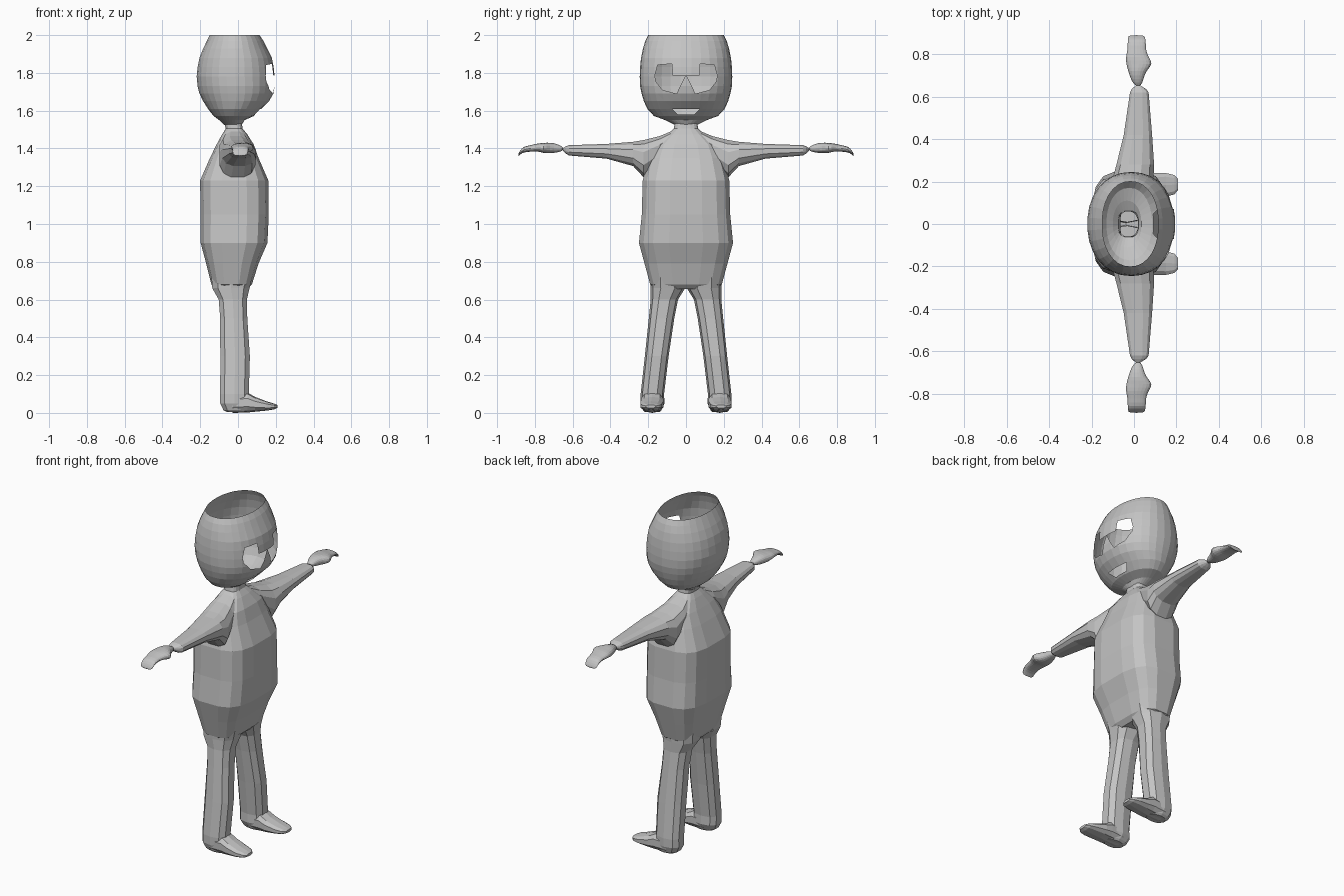
import bpy, bmesh, math
from mathutils import Vector

if "Cube" in bpy.data.objects:
    bpy.data.objects.remove(bpy.data.objects["Cube"])

mat = bpy.data.materials.new("plain grey")
mat.diffuse_color = (0.55, 0.55, 0.55, 1)
mat.use_nodes = True
mat.node_tree.nodes["Principled BSDF"].inputs["Base Color"].default_value = mat.diffuse_color


def ring(axis, pos, a0, a1, b0, b1, n, power):
    """Rounded cross-section; a and b are the two other axes in x, y, z order."""
    pts = []
    for i in range(n):
        t = 2 * math.pi * (i + 0.5) / n
        c, s = math.cos(t), math.sin(t)
        a = (a0 + a1) / 2 + (a1 - a0) / 2 * math.copysign(abs(c) ** (2 / power), c)
        b = (b0 + b1) / 2 + (b1 - b0) / 2 * math.copysign(abs(s) ** (2 / power), s)
        p = [a, b]
        p.insert(axis, pos)
        pts.append(Vector(p))
    return pts


def loft(axis, sections, n=12, power=2.5, cap_start=False, cap_end=False):
    bm = bmesh.new()
    rows = [[bm.verts.new(p) for p in ring(axis, *s, n, power)] for s in sections]
    for r, q in zip(rows, rows[1:]):
        for i in range(n):
            j = (i + 1) % n
            bm.faces.new((r[i], r[j], q[j], q[i]))
    if cap_start:
        bm.faces.new(rows[0])
    if cap_end:
        bm.faces.new(rows[-1])
    bmesh.ops.recalc_face_normals(bm, faces=bm.faces[:])
    return bm


def finish(bm, name, mirror=False, subdiv=0):
    me = bpy.data.meshes.new(name)
    bm.to_mesh(me)
    bm.free()
    me.materials.append(mat)
    ob = bpy.data.objects.new(name, me)
    bpy.context.collection.objects.link(ob)
    if subdiv:
        ob.modifiers.new("subdivide", 'SUBSURF').levels = subdiv
        ob.modifiers["subdivide"].render_levels = subdiv
    if mirror:
        m = ob.modifiers.new("mirror", 'MIRROR')
        m.use_axis = (False, True, False)
    return ob


def cut_hole(bm, poly):
    """Cut a convex (y, z) polygon out of the front (+x) of the shell."""
    cy = sum(p[0] for p in poly) / len(poly)
    cz = sum(p[1] for p in poly) / len(poly)
    planes = []
    for (y0, z0), (y1, z1) in zip(poly, poly[1:] + poly[:1]):
        no = Vector((0, z1 - z0, y0 - y1)).normalized()
        co = Vector((0, y0, z0))
        if no.dot(Vector((0, cy, cz)) - co) > 0:
            no = -no
        planes.append((co, no))
        faces = [f for f in bm.faces if f.calc_center_median().x > 0.0
                 and abs(f.calc_center_median().z - cz) < 0.12]
        geom = set(faces)
        for f in faces:
            geom.update(f.edges)
            geom.update(f.verts)
        bmesh.ops.bisect_plane(bm, geom=list(geom), plane_co=co, plane_no=no, dist=1e-5)
    inside = [f for f in bm.faces if f.calc_center_median().x > 0.0 and
              all(no.dot(f.calc_center_median() - co) < 1e-5 for co, no in planes)]
    bmesh.ops.delete(bm, geom=inside, context='FACES')


# head: open-topped shell (z, back x, front x, half width)
head_profile = [
    (1.525, -.075, .02, .06), (1.55, -.10, .035, .11), (1.572, -.13, .085, .17),
    (1.61, -.16, .125, .205), (1.65, -.185, .165, .223), (1.69, -.205, .188, .235),
    (1.73, -.215, .195, .243), (1.78, -.22, .195, .245), (1.83, -.215, .19, .243),
    (1.88, -.205, .18, .238), (1.93, -.185, .155, .228), (1.97, -.165, .135, .215),
    (2.0, -.15, .115, .2)]
head = loft(2, [(z, a, b, -w, w) for z, a, b, w in head_profile], 30, 2.15)
# eye, cheek and mouth openings, leaving a triangular nose
for s in (1, -1):
    cut_hole(head, [(s * y, z) for y, z in
                    [(.07, 1.785), (.075, 1.848), (.15, 1.842), (.165, 1.785)]])
    cut_hole(head, [(s * y, z) for y, z in
                    [(.003, 1.785), (.05, 1.69), (.125, 1.71), (.16, 1.755), (.165, 1.785)]])
cut_hole(head, [(-.075, 1.61), (.075, 1.61), (.045, 1.58), (-.045, 1.58)])
finish(head, "head")

# torso and neck
torso_profile = [
    (1.54, -.075, .02, .06), (1.505, -.065, .025, .065), (1.475, -.085, .05, .1),
    (1.42, -.115, .085, .17), (1.35, -.15, .11, .2), (1.23, -.203, .163, .232),
    (1.05, -.2, .165, .237), (.9, -.2, .158, .252), (.79, -.17, .11, .222),
    (.68, -.142, .075, .192), (.655, -.125, .05, .15)]
torso = loft(2, [(z, a, b, -w, w) for z, a, b, w in torso_profile], 16, 3.2, cap_end=True)
finish(torso, "torso")

# arms: (y, x range, z range)
arm = loft(1, [
    (.06, -.075, .04, 1.41, 1.5), (.14, -.10, .07, 1.32, 1.467),
    (.225, -.10, .095, 1.245, 1.447), (.28, -.085, .097, 1.305, 1.437),
    (.42, -.05, .087, 1.345, 1.425), (.62, -.02, .07, 1.362, 1.418),
    (.635, -.012, .058, 1.372, 1.412), (.652, .008, .03, 1.388, 1.402)], 12, 2.5)
finish(arm, "arm", mirror=True)

# hands: mitten with a small thumb bulge
hand = loft(1, [
    (.648, .004, .034, 1.388, 1.408), (.68, -.016, .046, 1.378, 1.424),
    (.72, -.03, .058, 1.372, 1.434), (.755, -.04, .095, 1.374, 1.43),
    (.785, -.042, .07, 1.384, 1.428), (.82, -.032, .058, 1.382, 1.418),
    (.86, -.032, .058, 1.38, 1.412), (.88, -.03, .054, 1.366, 1.388),
    (.889, -.026, .048, 1.358, 1.368)], 10, 2.4, True, True)
finish(hand, "hand", mirror=True, subdiv=1)

# legs: (z, x range, y range)
leg = loft(2, [
    (.72, -.145, .08, .01, .19), (.66, -.14, .065, .005, .188),
    (.6, -.105, .05, .042, .187), (.5, -.097, .052, .062, .197),
    (.3, -.097, .066, .092, .218), (.1, -.097, .06, .116, .24),
    (.05, -.097, .06, .114, .24), (.015, -.08, .06, .13, .228),
    (.004, -.06, .05, .14, .218)], 10, 2.6, cap_end=True)
finish(leg, "leg", mirror=True)

# feet: (x, y range, z range)
foot = loft(0, [
    (-.03, .122, .236, 0, .1), (.05, .118, .24, .002, .108),
    (.09, .118, .242, .006, .085), (.15, .126, .242, .012, .062),
    (.19, .138, .232, .018, .05), (.208, .16, .212, .026, .042)],
    10, 2.6, cap_end=True)
finish(foot, "foot", mirror=True)
